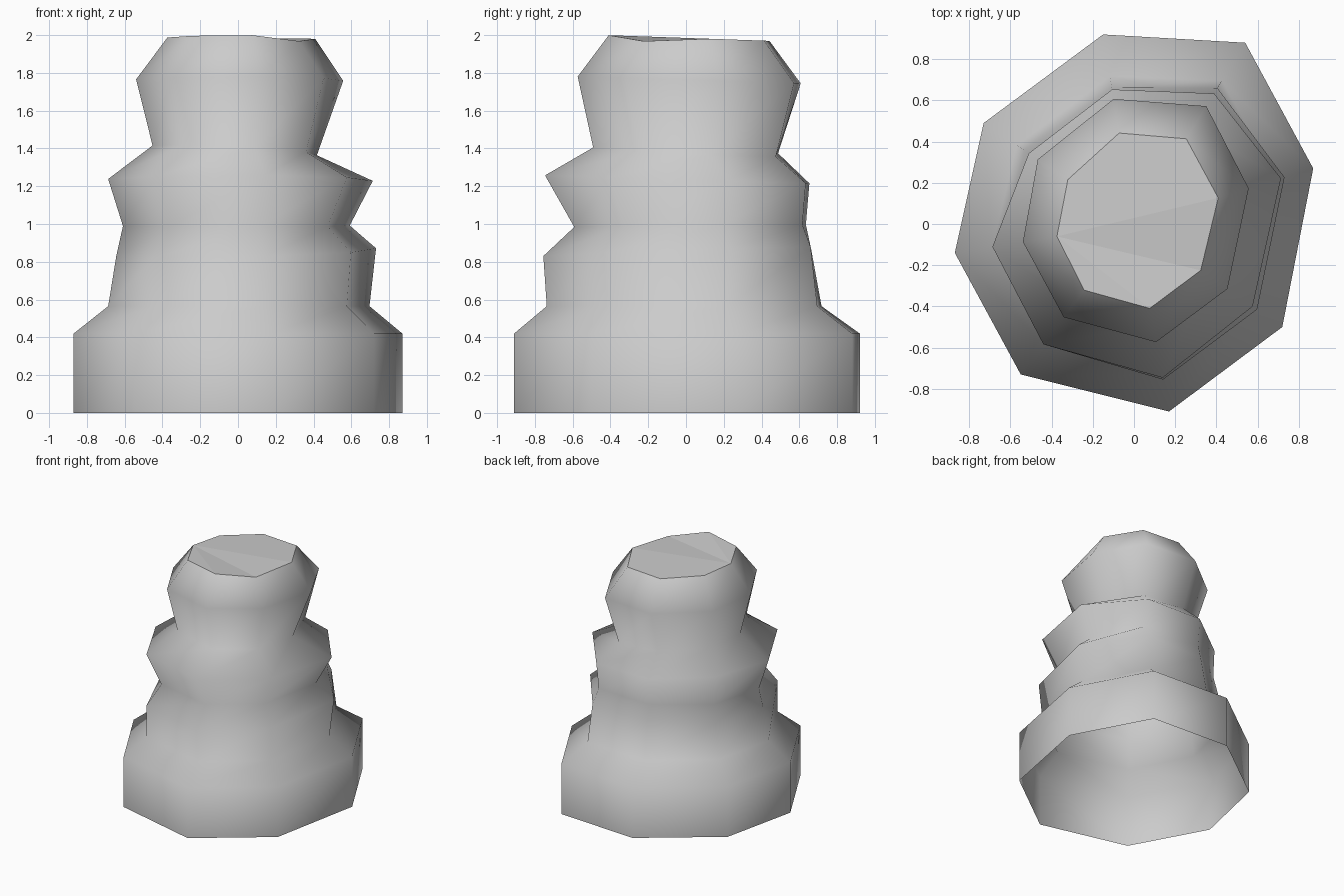
import bpy
import bmesh
from mathutils import Vector

default_cube = bpy.data.objects.get("Cube")
if default_cube:
    bpy.data.objects.remove(default_cube, do_unlink=True)


def make_material(name, colour):
    material = bpy.data.materials.new(name)
    material.use_nodes = True
    material.diffuse_color = colour
    shader = next(n for n in material.node_tree.nodes if n.type == "BSDF_PRINCIPLED")
    shader.inputs["Base Color"].default_value = colour
    return material


grey = make_material("plain grey", (0.6, 0.6, 0.6, 1.0))

# Uneven eight-sided footprint, counter-clockwise from the left side
FOOTPRINT = [Vector(p) for p in (
    (0.87, 0.27), (0.54, 0.88), (-0.15, 0.92), (-0.73, 0.49),
    (-0.87, -0.14), (-0.55, -0.73), (0.17, -0.91), (0.72, -0.50))]

# Each ring: height, tilt along x, tilt along y, footprint percentage per corner
RINGS = [
    (0.00, 0, 0, [100] * 8),                                 # open foot
    (0.42, 0, 0, [100] * 8),                                 # foot rim
    (0.565, 0, 0, [80, 79, 78, 78, 79, 80, 81, 80]),         # shoulder
    (0.85, 0.02, 0.03, [84, 75, 72, 73, 74, 80, 83, 83]),    # lower bulge
    (0.99, 0, 0.01, [68, 70, 69, 69, 70, 67, 65, 66]),       # waist
    (1.235, 0, -0.03, [82, 72, 71, 70, 79, 80, 82, 80]),     # upper bulge
    (1.39, -0.05, -0.04, [48, 54, 53, 52, 52, 53, 54, 50]),  # neck
    (1.763, 0, -0.03, [64, 65, 66, 64, 62, 62, 63, 63]),     # head
    (1.985, 0, -0.035, [47, 47, 48, 44, 43, 44, 45, 45]),    # crown
]


def add_ring(bm, height, tilt_x, tilt_y, percentages):
    ring = []
    for corner, percent in zip(FOOTPRINT, percentages):
        x, y = corner * percent / 100
        ring.append(bm.verts.new((x, y, height + tilt_x * x + tilt_y * y)))
    return ring


bm = bmesh.new()
rings = [add_ring(bm, *ring) for ring in RINGS]

# Smooth walls joining each ring to the next
for lower, upper in zip(rings, rings[1:]):
    for i in range(len(lower)):
        j = (i + 1) % len(lower)
        wall = bm.faces.new((lower[i], lower[j], upper[j], upper[i]))
        wall.smooth = True

# Flat-shaded crown fanned from one corner, with one corner dipped
crown = rings[-1]
crown[7].co.z -= 0.025
hub = 4
for step in range(1, len(crown) - 1):
    bm.faces.new((crown[hub], crown[(hub + step) % 8], crown[(hub + step + 1) % 8]))

# Sharp rim around the crown
for i in range(len(crown)):
    bm.edges.get((crown[i], crown[i - 1])).smooth = False

mesh = bpy.data.meshes.new("tiered_body")
bm.to_mesh(mesh)
bm.free()
mesh.materials.append(grey)
body = bpy.data.objects.new("tiered_body", mesh)
bpy.context.collection.objects.link(body)
